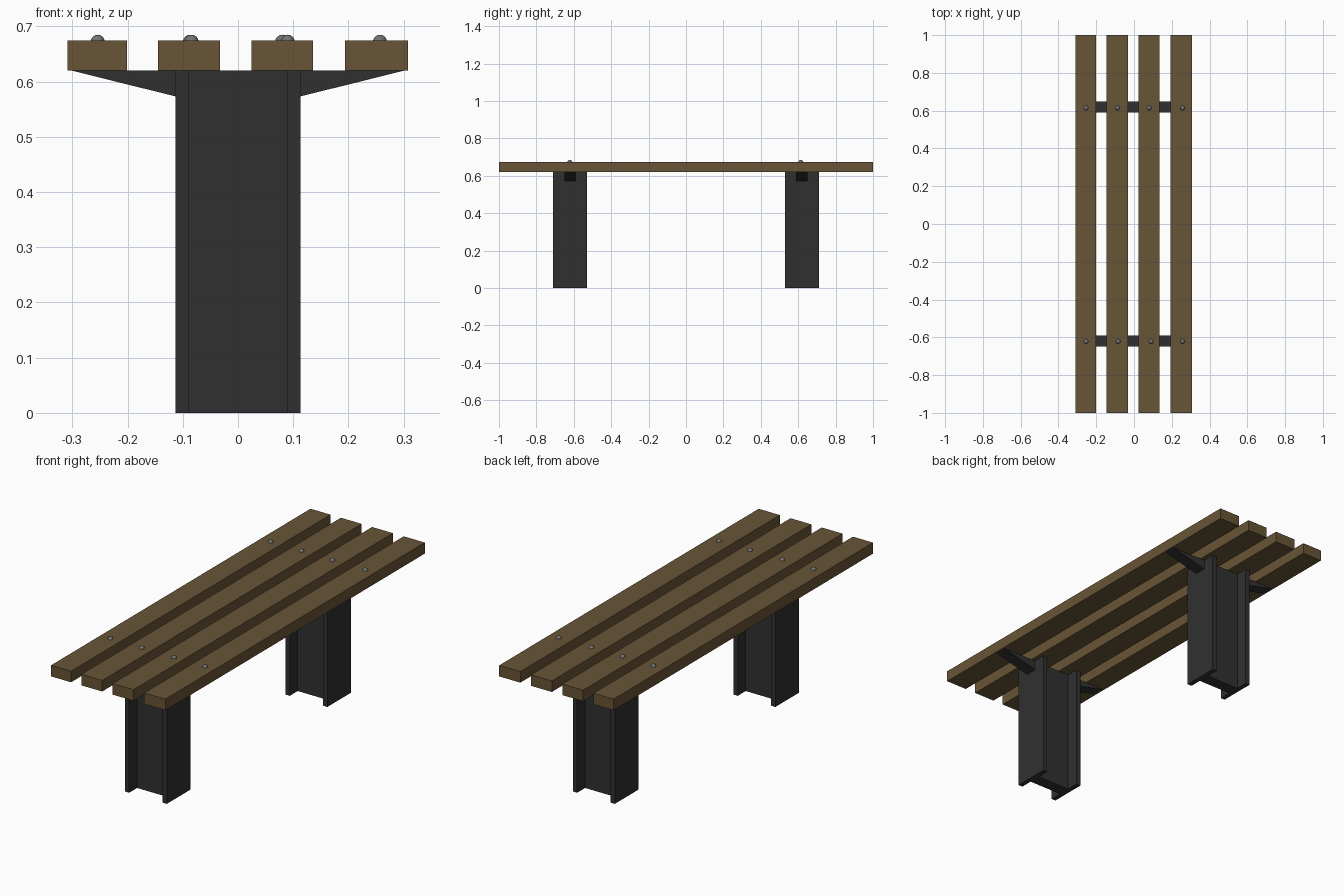
import bpy, bmesh
from mathutils import Vector, Matrix

if "Cube" in bpy.data.objects:
    bpy.data.objects.remove(bpy.data.objects["Cube"])


def material(name, rgb):
    m = bpy.data.materials.new(name)
    m.diffuse_color = (*rgb, 1)
    m.use_nodes = True
    m.node_tree.nodes["Principled BSDF"].inputs["Base Color"].default_value = m.diffuse_color
    return m


wood = material("brown_wood", (0.14, 0.09, 0.038))
steel = material("dark_steel", (0.03, 0.03, 0.03))
bolt_metal = material("bolt_metal", (0.17, 0.17, 0.17))


def finish(name, bm, mat):
    bmesh.ops.recalc_face_normals(bm, faces=bm.faces)
    me = bpy.data.meshes.new(name)
    bm.to_mesh(me)
    bm.free()
    me.materials.append(mat)
    ob = bpy.data.objects.new(name, me)
    bpy.context.collection.objects.link(ob)
    return ob


def prism(name, points, offset, mat):
    """Extrude a closed profile of 3D points along offset."""
    bm = bmesh.new()
    face = bm.faces.new([bm.verts.new(p) for p in points])
    ext = bmesh.ops.extrude_face_region(bm, geom=[face])["geom"]
    bmesh.ops.translate(bm, vec=Vector(offset),
                        verts=[v for v in ext if isinstance(v, bmesh.types.BMVert)])
    return finish(name, bm, mat)


SEAT_Z, TOP_Z = 0.62, 0.674

# Four seat planks
for i, (x0, x1) in enumerate([(-0.309, -0.201), (-0.145, -0.033),
                              (0.024, 0.136), (0.194, 0.308)]):
    prism(f"seat_plank_{i + 1}",
          [(x0, -1, SEAT_Z), (x1, -1, SEAT_Z), (x1, -1, TOP_Z), (x0, -1, TOP_Z)],
          (0, 2, 0), wood)

# H-section profile: flange outer x, flange inner x, flange half depth, web half depth
FO, FI, FY, WY = 0.113, 0.09, 0.091, 0.03
quarter = [(FI, WY), (FI, FY), (FO, FY)]
right = quarter + [(x, -y) for x, y in reversed(quarter)]
h_profile = right + [(-x, -y) for x, y in right]

bolt_x = {"front": (-0.254, -0.084, 0.09, 0.257),
          "back": (-0.254, -0.087, 0.08, 0.257)}

for side, y, bolt_y in (("front", -0.619, -0.622), ("back", 0.619, 0.614)):
    # Steel beam leg
    prism(f"{side}_leg", [(px, py + y, 0) for px, py in h_profile],
          (0, 0, SEAT_Z), steel)

    # Tapered brackets on both sides of the leg
    for s, label in ((-1, "left"), (1, "right")):
        prism(f"{side}_{label}_bracket",
              [(s * FO, y - WY, 0.573), (s * 0.302, y - WY, SEAT_Z),
               (s * FO, y - WY, SEAT_Z)],
              (0, 2 * WY, 0), steel)

    # Round bolt heads
    for i, bx in enumerate(bolt_x[side]):
        bm = bmesh.new()
        bmesh.ops.create_uvsphere(bm, u_segments=16, v_segments=8, radius=0.0127,
                                  matrix=Matrix.Translation((bx, bolt_y, TOP_Z - 0.002)))
        bolt = finish(f"{side}_bolt_{i + 1}", bm, bolt_metal)
        for p in bolt.data.polygons:
            p.use_smooth = True
